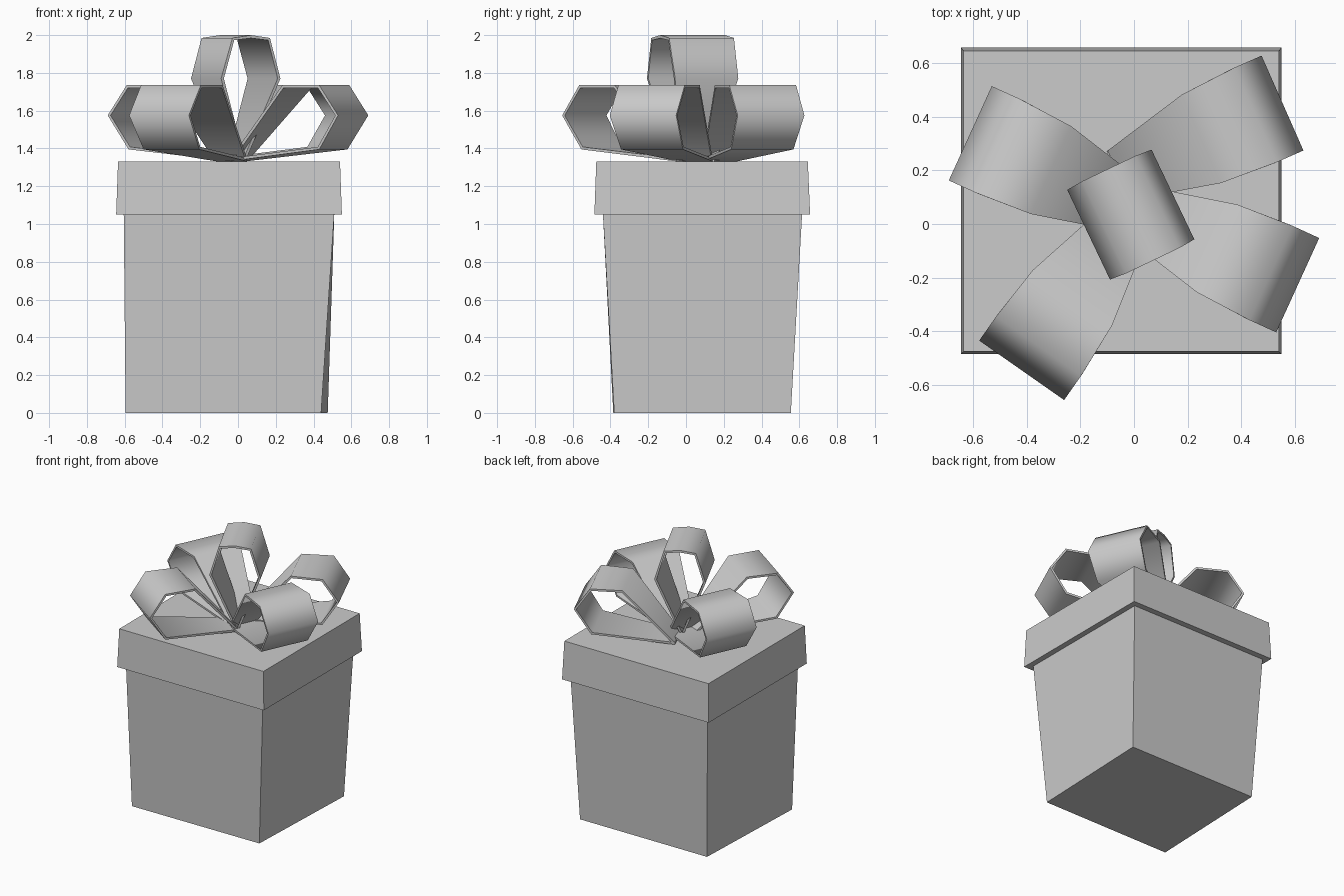
import bpy, math
from mathutils import Vector

if "Cube" in bpy.data.objects:
    bpy.data.objects.remove(bpy.data.objects["Cube"])


def add_object(name, verts, faces):
    mesh = bpy.data.meshes.new(name)
    mesh.from_pydata(verts, [], faces)
    mesh.update()
    ob = bpy.data.objects.new(name, mesh)
    bpy.context.collection.objects.link(ob)
    return ob


def tapered_box(name, bottom, top, z0, z1):
    """Solid between two four-cornered outlines, counter-clockwise."""
    verts = [(x, y, z0) for x, y in bottom] + [(x, y, z1) for x, y in top]
    faces = [(3, 2, 1, 0), (4, 5, 6, 7)]
    faces += [(i, (i + 1) % 4, (i + 1) % 4 + 4, i + 4) for i in range(4)]
    return add_object(name, verts, faces)


def rect(x0, x1, y0, y1):
    return [(x0, y0), (x1, y0), (x1, y1), (x0, y1)]


def ribbon_loop(name, base, degrees, profile):
    """Profile points: distance along the loop, height, half width."""
    a = math.radians(degrees)
    along = Vector((math.cos(a), math.sin(a), 0))
    across = Vector((-math.sin(a), math.cos(a), 0))
    verts = []
    for u, z, half in profile:
        centre = Vector((base[0], base[1], z)) + along * u
        verts += [centre - across * half, centre + across * half]
    faces = [(2 * i, 2 * i + 1, 2 * i + 3, 2 * i + 2) for i in range(len(profile) - 1)]
    ob = add_object(name, verts, faces)
    mod = ob.modifiers.new("thickness", 'SOLIDIFY')
    mod.thickness = 0.016
    mod.offset = -1
    bpy.ops.object.select_all(action='DESELECT')
    bpy.context.view_layer.objects.active = ob
    ob.select_set(True)
    bpy.ops.object.modifier_apply(modifier=mod.name)
    bpy.ops.object.shade_smooth_by_angle(angle=math.radians(75))
    return ob


# Gift box body, slightly skewed towards its base
tapered_box("box_body",
            [(-0.595, -0.385), (0.44, -0.38), (0.475, 0.555), (-0.56, 0.555)],
            rect(-0.605, 0.51, -0.44, 0.615), 0, 1.06)

# Overhanging lid
tapered_box("box_lid", rect(-0.645, 0.55, -0.485, 0.657),
            rect(-0.635, 0.54, -0.475, 0.645), 1.05, 1.33)

# Four side loops of the bow
side_profile = [(0, 1.332, 0.10), (0.555, 1.395, 0.18), (0.67, 1.575, 0.193),
                (0.56, 1.735, 0.193), (0.34, 1.735, 0.18), (0, 1.345, 0.10)]
side_loops = [("bow_loop_back_left", (0.0, 0.06), 155.5),
              ("bow_loop_back_right", (-0.06, 0.18), 23.8),
              ("bow_loop_front_right", (0.0, 0.05), -24.5),
              ("bow_loop_front_left", (-0.034, 0.004), 235)]
for name, base, angle in side_loops:
    ribbon_loop(name, base, angle, side_profile)

# Upright loop in the middle
top_profile = [(0.01, 1.335, 0.10), (0.174, 1.77, 0.185), (0.11, 1.985, 0.19),
               (0, 2.0, 0.19), (-0.11, 1.985, 0.19), (-0.174, 1.77, 0.185),
               (-0.01, 1.335, 0.10)]
ribbon_loop("bow_loop_top", (-0.012, 0.035), 25.5, top_profile)
